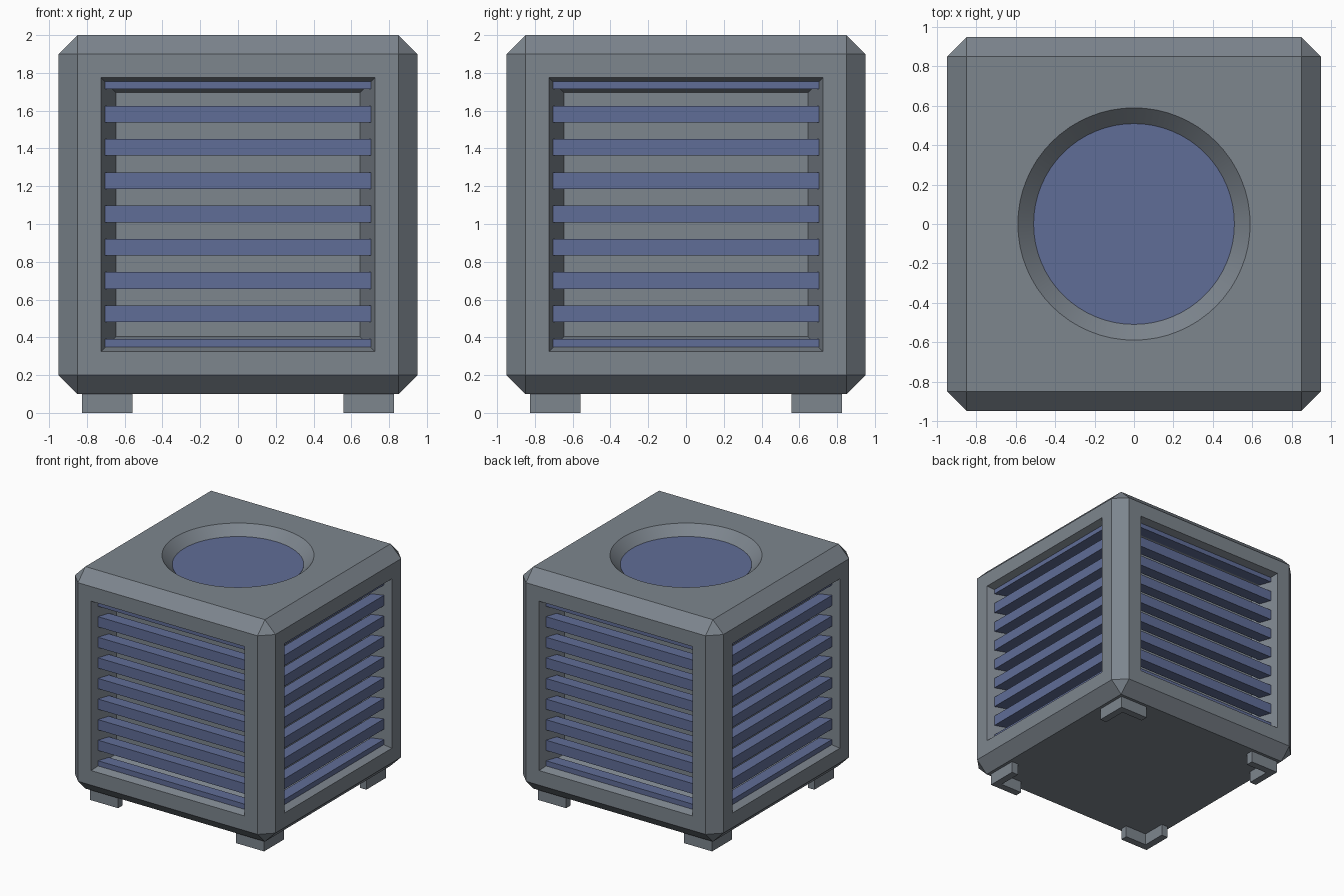
import bpy, bmesh, math
from mathutils import Matrix, Vector

if "Cube" in bpy.data.objects:
    bpy.data.objects.remove(bpy.data.objects["Cube"])

blue = bpy.data.materials.new("blue_grille")
blue.diffuse_color = (0.117, 0.153, 0.309, 1)
blue.use_nodes = True
blue.node_tree.nodes["Principled BSDF"].inputs["Base Color"].default_value = blue.diffuse_color
slate = bpy.data.materials.new("slate_casing")
slate.diffuse_color = (0.205, 0.236, 0.27, 1)
slate.use_nodes = True
slate.node_tree.nodes["Principled BSDF"].inputs["Base Color"].default_value = slate.diffuse_color


def make(name, bm, mat=None):
    bm.normal_update()
    me = bpy.data.meshes.new(name)
    bm.to_mesh(me)
    bm.free()
    ob = bpy.data.objects.new(name, me)
    bpy.context.collection.objects.link(ob)
    if mat:
        me.materials.append(mat)
    return ob


def add_box(bm, lo, hi, turn=Matrix()):
    lo, hi = Vector(lo), Vector(hi)
    m = turn @ Matrix.Translation((lo + hi) / 2) @ Matrix.Diagonal((*(hi - lo), 1))
    bmesh.ops.create_cube(bm, size=1, matrix=m)


def cone(r1, r2, z1, z2):
    bm = bmesh.new()
    bmesh.ops.create_cone(bm, cap_ends=True, segments=64, radius1=r1, radius2=r2,
                          depth=z2 - z1, matrix=Matrix.Translation((0, 0, (z1 + z2) / 2)))
    return bm


# Chamfered body with a tapered recess in each side
bm = bmesh.new()
add_box(bm, (-0.95, -0.95, 0.1), (0.95, 0.95, 2.0))
bmesh.ops.bevel(bm, geom=bm.edges[:], offset=0.1, segments=1, affect='EDGES')
bm.normal_update()
sides = [f for f in bm.faces
         if abs(f.normal.z) < 0.01 and max(abs(f.normal.x), abs(f.normal.y)) > 0.99]
bmesh.ops.inset_individual(bm, faces=sides, thickness=0.125, use_even_offset=True)
bm.normal_update()
bmesh.ops.inset_individual(bm, faces=sides, thickness=0.08, depth=-0.23,
                           use_even_offset=True)
body = make("body", bm, slate)

# Round dished opening in the top (slope continues slightly above the surface)
cutter = make("top_cutter", cone(0.51, 0.61, 1.92, 2.02), slate)
cutter.hide_render = True
mod = body.modifiers.new("top_opening", 'BOOLEAN')
mod.operation = 'DIFFERENCE'
mod.solver = 'EXACT'
mod.object = cutter
bpy.context.view_layer.objects.active = body
body.select_set(True)
bpy.ops.object.modifier_apply(modifier=mod.name)
bpy.data.objects.remove(cutter)
bpy.ops.object.shade_smooth_by_angle(angle=math.radians(20))

# Blue disc lying in the top opening
make("top_disc", cone(0.51, 0.51, 1.915, 1.922), blue)

# Horizontal slats: the first and last are half height
pitch = 1.41 / 8
low, high = 1.053 - 0.705, 1.053 + 0.705
for k, side in enumerate(("front", "right", "back", "left")):
    turn = Matrix.Rotation(k * math.pi / 2, 4, 'Z')
    bm = bmesh.new()
    for i in range(9):
        z = low + i * pitch
        add_box(bm, (-0.705, -0.89, max(low, z - pitch / 4)),
                (0.705, -0.79, min(high, z + pitch / 4)), turn)
    make(side + "_slats", bm, blue)

# L-shaped corner feet
for k, corner in enumerate(("front_left", "front_right", "back_right", "back_left")):
    bm = bmesh.new()
    a, b, t = -0.825, -0.558, 0.062
    outline = [(a, a), (b, a), (b, a + t), (a + t, a + t), (a + t, b), (a, b)]
    face = bm.faces.new([bm.verts.new((x, y, 0)) for x, y in outline])
    ext = bmesh.ops.extrude_face_region(bm, geom=[face], use_keep_orig=True)
    top = [v for v in ext["geom"] if isinstance(v, bmesh.types.BMVert)]
    bmesh.ops.translate(bm, verts=top, vec=(0, 0, 0.1))
    bmesh.ops.recalc_face_normals(bm, faces=bm.faces[:])
    bm.transform(Matrix.Rotation(k * math.pi / 2, 4, 'Z'))
    make(corner + "_foot", bm, slate)
